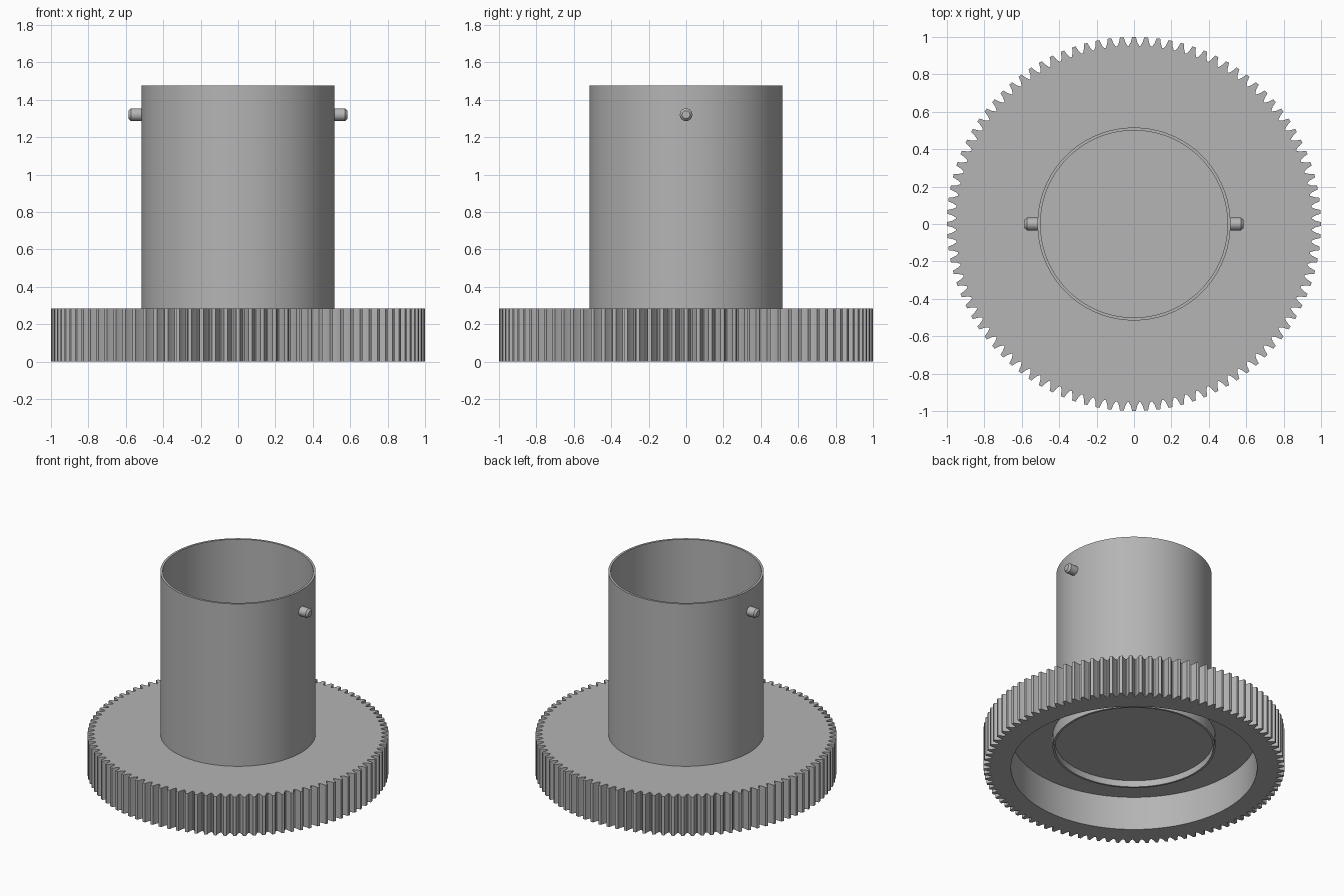
import bpy, math
import bmesh
from mathutils import Matrix

cube = bpy.data.objects.get("Cube")
if cube:
    bpy.data.objects.remove(cube)

GREY = (0.46, 0.46, 0.46, 1)
grey = bpy.data.materials.new("plain grey")
grey.use_nodes = True
grey.diffuse_color = GREY
grey.node_tree.nodes["Principled BSDF"].inputs["Base Color"].default_value = GREY

TEETH = 96
# one tooth: (position within the pitch, radius)
TOOTH = [(-0.44, 0.953), (-0.27, 0.972), (-0.15, 1.0),
         (0.15, 1.0), (0.27, 0.972), (0.44, 0.953)]
RIM = [((i + f) * math.tau / TEETH, r) for i in range(TEETH) for f, r in TOOTH]


def circle(count):
    return [(i * math.tau / count, 1.0) for i in range(count)]


def lathe(name, profile, steps, closed=True):
    """Spin (radius, z) points; radius None follows the toothed rim."""
    bm = bmesh.new()
    rings = []
    for r, z in profile:
        rings.append([bm.verts.new(((r if r is not None else t) * math.cos(a),
                                    (r if r is not None else t) * math.sin(a), z))
                      for a, t in steps])
    n = len(steps)
    pairs = list(zip(rings, rings[1:]))
    if closed:
        pairs.append((rings[-1], rings[0]))
    for lower, upper in pairs:
        for i in range(n):
            j = (i + 1) % n
            bm.faces.new((lower[i], lower[j], upper[j], upper[i]))
    bmesh.ops.remove_doubles(bm, verts=bm.verts, dist=1e-5)
    bmesh.ops.recalc_face_normals(bm, faces=bm.faces)
    mesh = bpy.data.meshes.new(name)
    bm.to_mesh(mesh)
    bm.free()
    mesh.materials.append(grey)
    obj = bpy.data.objects.new(name, mesh)
    bpy.context.collection.objects.link(obj)
    bpy.ops.object.select_all(action='DESELECT')
    obj.select_set(True)
    bpy.context.view_layer.objects.active = obj
    bpy.ops.object.shade_smooth_by_angle(angle=math.radians(20))
    return obj


# toothed wheel, hollowed from below to a thin web
lathe("gear_wheel", [(0, 0.285), (None, 0.285), (None, 0), (0.817, 0),
                     (0.817, 0.246), (0, 0.246)], RIM, closed=False)

# open tube standing on the wheel
lathe("tube", [(0.516, 0.28), (0.516, 1.475), (0.5, 1.475), (0.5, 0.28)], circle(128))

# shallow socket under the web
lathe("socket_ring", [(0.54, 0.25), (0.54, 0.158), (0.525, 0.158), (0.525, 0.25)],
      circle(128))
lathe("socket_floor", [(0, 0.25), (0.53, 0.25), (0.53, 0.205), (0, 0.205)],
      circle(128), closed=False)

# chamfered pins on both sides near the top
for side, name in ((1, "left_pin"), (-1, "right_pin")):
    pin = lathe(name, [(0, 0.508), (0.034, 0.508), (0.034, 0.572),
                       (0.021, 0.586), (0, 0.586)], circle(24), closed=False)
    pin.data.transform(Matrix.Translation((0, 0, 1.32))
                       @ Matrix.Rotation(side * math.pi / 2, 4, 'Y'))
